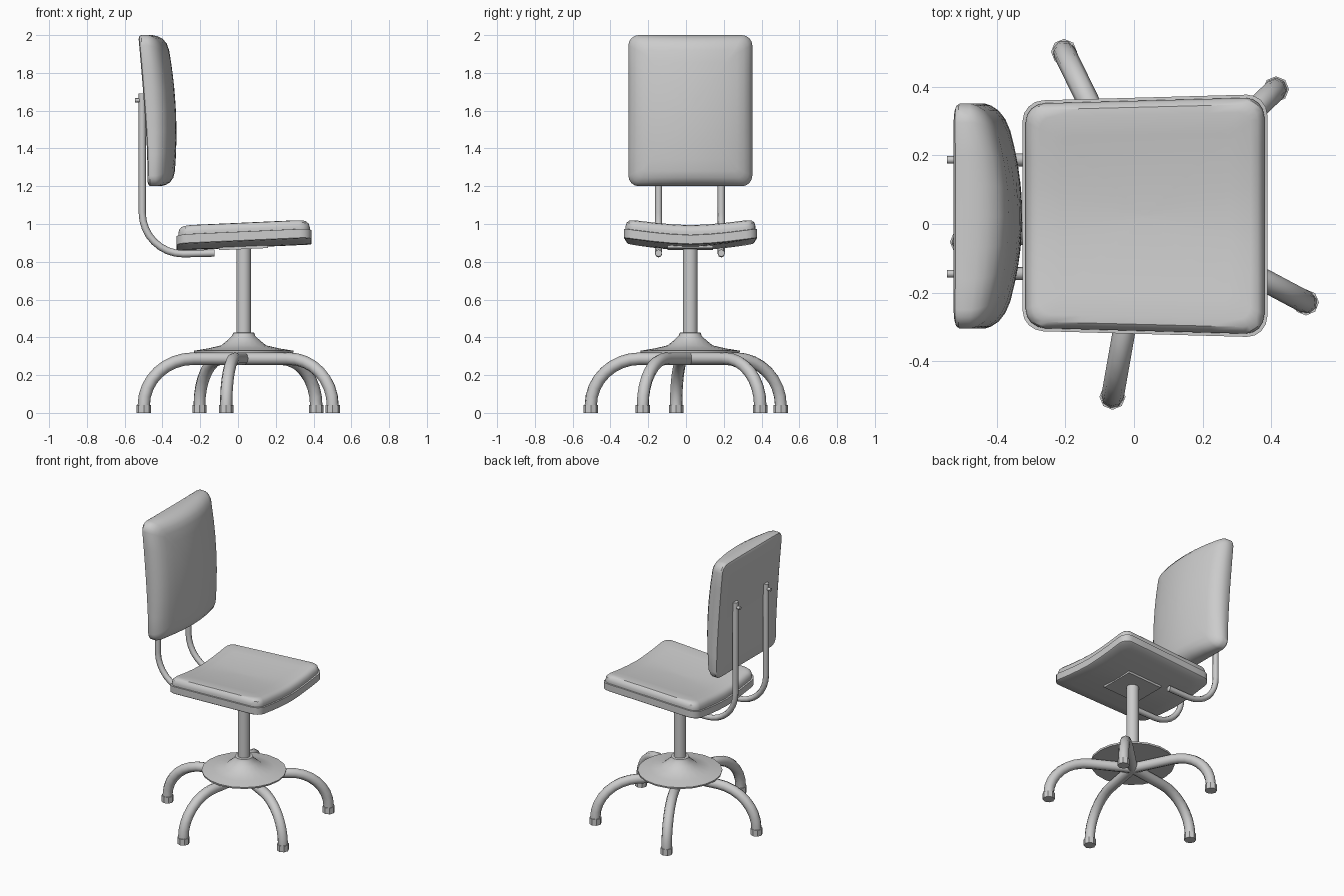
import bpy, bmesh, math
from mathutils import Vector

if "Cube" in bpy.data.objects:
    bpy.data.objects.remove(bpy.data.objects["Cube"])

CX, CY = 0.03, 0.022          # column axis


def finish(ob, angle=35):
    bpy.ops.object.select_all(action='DESELECT')
    ob.select_set(True)
    bpy.context.view_layer.objects.active = ob
    if ob.type == 'CURVE':
        bpy.ops.object.convert(target='MESH')
    bpy.ops.object.shade_smooth_by_angle(angle=math.radians(angle))
    return bpy.context.object


def loft(name, loops, angle=35):
    """Skin a list of closed point loops and cap both ends."""
    bm = bmesh.new()
    rings = [[bm.verts.new(p) for p in loop] for loop in loops]
    for a, b in zip(rings, rings[1:]):
        for i in range(len(a)):
            j = (i + 1) % len(a)
            bm.faces.new((a[i], a[j], b[j], b[i]))
    bm.faces.new(rings[0])
    bm.faces.new(rings[-1])
    bmesh.ops.recalc_face_normals(bm, faces=bm.faces)
    me = bpy.data.meshes.new(name)
    bm.to_mesh(me)
    bm.free()
    ob = bpy.data.objects.new(name, me)
    bpy.context.collection.objects.link(ob)
    return finish(ob, angle)


def rounded_rect(w, h, r, side=6, seg=4):
    corners = [(w - r, h - r), (r - w, h - r), (r - w, r - h), (w - r, r - h)]
    pts = []
    for k, (x, y) in enumerate(corners):
        for s in range(seg + 1):
            a = math.pi / 2 * (k + s / seg)
            pts.append(Vector((x + r * math.cos(a), y + r * math.sin(a))))
        a = math.pi / 2 * (k + 1)
        nx, ny = corners[(k + 1) % 4]
        nxt = Vector((nx + r * math.cos(a), ny + r * math.sin(a)))
        last = pts[-1]
        pts += [last.lerp(nxt, i / side) for i in range(1, side)]
    return pts


def cushion(name, w, h, r, steps, place):
    """Padded panel: steps are (inset, depth), faces filled with shrinking loops."""
    rings = [([p for p in rounded_rect(w - i, h - i, max(r - i * 0.5, 0.01))], d)
             for i, d in steps]
    scales = (0.8, 0.6, 0.4, 0.2, 0.02)
    first, last = rings[0], rings[-1]
    rings = [([p * s for p in first[0]], first[1]) for s in reversed(scales)] + rings
    rings += [([p * s for p in last[0]], last[1]) for s in scales]
    return loft(name, [[place(p.x, p.y, d) for p in ring] for ring, d in rings])


def lathe(name, profile, x, y, n):
    return loft(name, [[(x + r * math.cos(2 * math.pi * i / n),
                         y + r * math.sin(2 * math.pi * i / n), z) for i in range(n)]
                       for r, z in profile])


def tube(name, pts, radius, res=2):
    cu = bpy.data.curves.new(name, 'CURVE')
    cu.dimensions = '3D'
    cu.bevel_depth = radius
    cu.bevel_resolution = res
    cu.use_fill_caps = True
    sp = cu.splines.new('POLY')
    sp.points.add(len(pts) - 1)
    for p, q in zip(sp.points, pts):
        p.co = (*q, 1)
    ob = bpy.data.objects.new(name, cu)
    bpy.context.collection.objects.link(ob)
    return finish(ob, 50)


# Seat: shell with an inset cushion, sides turned up, tilted along x
def seat_place(u, v, h):
    return (CX + 0.002 + u, CY + 0.002 + v * (1 + 0.08 * u),
            h + 0.045 * u + 0.035 * (abs(v) / 0.345) ** 1.6)


cushion("seat", 0.357, 0.345, 0.06,
        [(0.006, 0.875), (0, 0.879), (0, 0.925), (0.009, 0.927), (0.009, 0.942),
         (0.014, 0.961), (0.028, 0.975), (0.05, 0.98)], seat_place)


# Backrest: leaning back face, bulging front face
def back_place(u, v, t):
    z = 1.6 + v
    rear = -0.478 - 0.05 * max(0, (z - 1.3) / 0.7) ** 1.3
    front = -0.326 - 0.06 * (u / 0.328) ** 2 - 0.2 * (z - 1.48) ** 2
    return (rear + t * (front - rear), 0.023 + u, z)


cushion("backrest", 0.328, 0.4, 0.055,
        [(0.02, 0), (0.006, 0.05), (0, 0.15), (0, 0.5), (0.006, 0.68),
         (0.02, 0.85), (0.045, 0.96), (0.08, 1)], back_place)

# Mounting plate under the seat
loft("seat_plate", [[(CX + x, CY + y, z + 0.045 * x) for x, y in
                     ((-.13, -.12), (.13, -.12), (.13, .12), (-.13, .12))]
                    for z in (0.867, 0.885)])

# Back support tubes with bolts
for side, s in (("left", -1), ("right", 1)):
    y = 0.021 + s * 0.166
    path = [(-0.125, y, 0.846), (-0.29, y, 0.842)]
    for i in range(1, 9):
        a = math.pi / 2 * i / 8
        path.append((-0.29 - 0.217 * math.sin(a), y, 1.06 - 0.218 * math.cos(a)))
    path.append((-0.507, y, 1.69))
    tube(side + "_back_support", path, 0.019)
    tube(side + "_back_bolt", [(-0.545, y, 1.655), (-0.48, y, 1.655)], 0.011)

# Column and flared base cover
lathe("column", [(0.039, 0.40), (0.039, 0.872)], CX, CY, 16)
lathe("base_cover", [(0.262, 0.318), (0.264, 0.329), (0.19, 0.341), (0.12, 0.357),
                     (0.085, 0.385), (0.061, 0.408), (0.056, 0.424), (0.039, 0.426)],
      CX, CY, 20)

# Five curved legs with end caps
for k in range(5):
    a = math.radians(188 + 72 * k)
    c, s = math.cos(a), math.sin(a)
    path = [(0, 0.287), (0.27, 0.287)]
    for i in range(1, 9):
        b = math.pi / 2 * i / 8
        path.append((0.27 + 0.264 * math.sin(b), 0.04 + 0.247 * math.cos(b)))
    path.append((0.534, 0.01))
    tube(f"leg_{k + 1}", [(CX + r * c, CY + r * s, z) for r, z in path], 0.033)
    lathe(f"foot_{k + 1}", [(0.038, 0), (0.038, 0.042)],
          CX + 0.534 * c, CY + 0.534 * s, 8)
